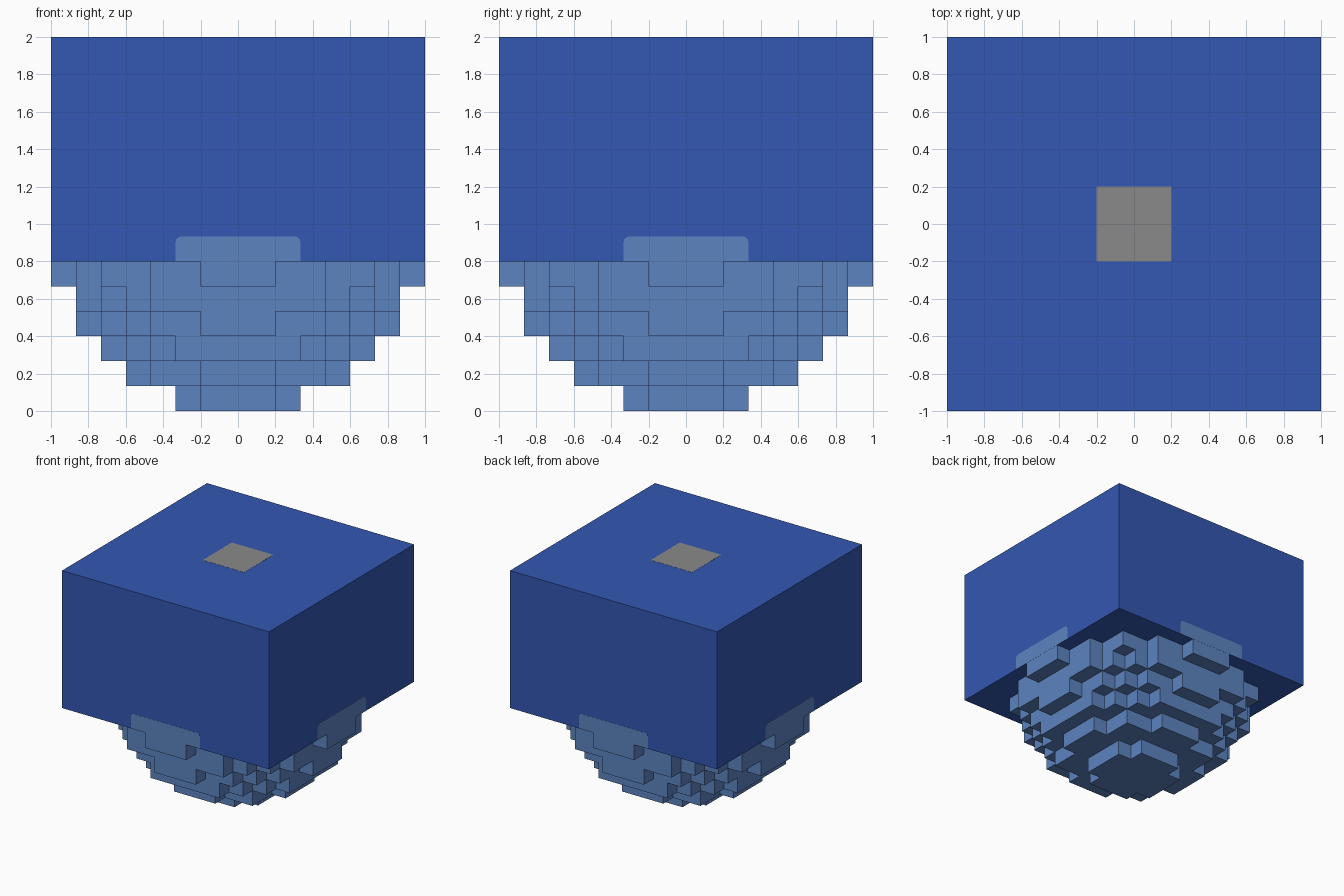
import bpy, bmesh
from mathutils import Matrix, Vector
from math import pi

cube = bpy.data.objects.get("Cube")
if cube:
    bpy.data.objects.remove(cube, do_unlink=True)

CELL = 2 / 15      # stepped ball is 15 cells across
REACH = 54         # largest squared cell distance inside the ball
RIM = 0.8          # underside of the box
THIN = 0.002


def material(name, rgb):
    def linear(c):
        c /= 255
        return c / 12.92 if c <= 0.04045 else ((c + 0.055) / 1.055) ** 2.4
    colour = [linear(c) for c in rgb] + [1]
    m = bpy.data.materials.new(name)
    m.use_nodes = True
    m.diffuse_color = colour
    m.node_tree.nodes["Principled BSDF"].inputs["Base Color"].default_value = colour
    return m


def finish(name, bm, mat):
    bmesh.ops.recalc_face_normals(bm, faces=bm.faces)
    mesh = bpy.data.meshes.new(name)
    bm.to_mesh(mesh)
    bm.free()
    mesh.materials.append(mat)
    obj = bpy.data.objects.new(name, mesh)
    bpy.context.collection.objects.link(obj)
    return obj


def block(name, centre, size, mat, round_top=0):
    bm = bmesh.new()
    bmesh.ops.create_cube(bm, size=1)
    bmesh.ops.scale(bm, vec=size, verts=bm.verts)
    if round_top:
        # round the two upper corners of an upright plate
        edges = [e for e in bm.edges if all(v.co.z > 0 for v in e.verts)
                 and abs(e.verts[0].co.x - e.verts[1].co.x) < 1e-5]
        bmesh.ops.bevel(bm, geom=edges, offset=round_top, segments=4,
                        profile=0.5, affect='EDGES')
    bmesh.ops.translate(bm, vec=centre, verts=bm.verts)
    return finish(name, bm, mat)


blue = material("deep_blue", (51, 87, 178))
light = material("light_blue", (93, 132, 193))
grey = material("grey", (137, 138, 136))

# Big upper box
block("upper_box", (0, 0, (2 + RIM) / 2), (2, 2, 2 - RIM), blue)

# Stepped lower part of the ball: only the outer cell faces
cells = {(i, j, k) for i in range(-7, 8) for j in range(-7, 8)
         for k in range(-7, -1) if i * i + j * j + k * k <= REACH}
bm = bmesh.new()
for cell in cells:
    for axis in range(3):
        for sign in (-1, 1):
            step = [0, 0, 0]
            step[axis] = sign
            if tuple(c + s for c, s in zip(cell, step)) in cells:
                continue
            normal = Vector(step)
            u = Vector((step[2], step[0], step[1]))
            v = normal.cross(u)
            mid = Vector(cell) + normal / 2
            corners = [mid + (u * a + v * b) / 2
                       for a, b in ((-1, -1), (1, -1), (1, 1), (-1, 1))]
            bm.faces.new([bm.verts.new(p * CELL + Vector((0, 0, 1)))
                          for p in corners])
bmesh.ops.remove_doubles(bm, verts=bm.verts, dist=0.001)
bmesh.ops.dissolve_limit(bm, angle_limit=0.01, verts=bm.verts, edges=bm.edges)
finish("stepped_ball", bm, light)

# Ball caps showing flush in the four box sides
for n, side in enumerate(("front", "left", "back", "right")):
    plate = block(side + "_cap", (0, -1, RIM + CELL / 2),
                  (5 * CELL, THIN, CELL), light, round_top=0.03)
    plate.data.transform(Matrix.Rotation(n * pi / 2, 4, 'Z'))

# Square inlay in the top
block("top_inlay", (0, 0, 2), (3 * CELL, 3 * CELL, THIN), grey)
